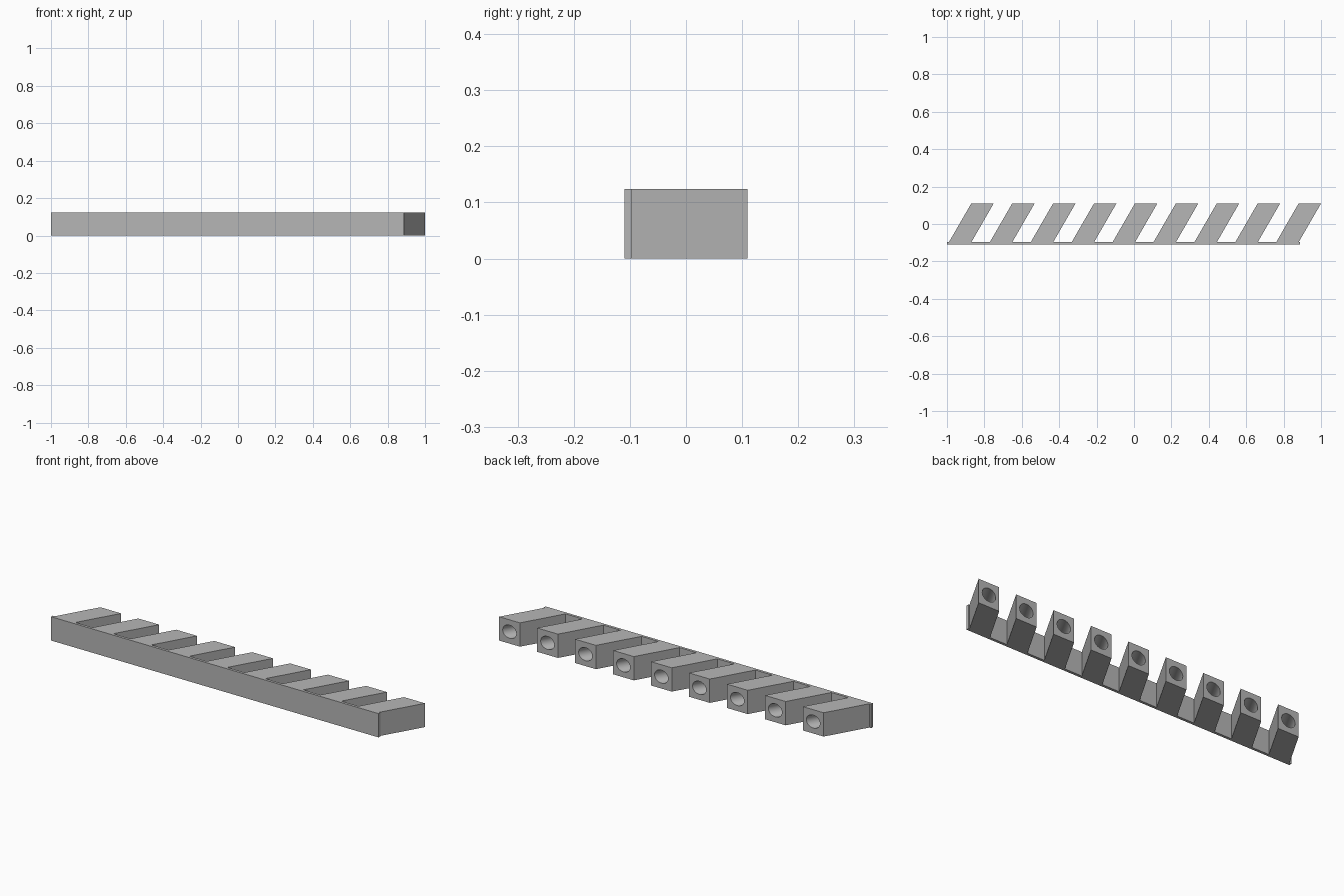
import bpy
import bmesh
from math import radians, tan
from mathutils import Matrix, Vector

cube = bpy.data.objects.get("Cube")
if cube:
    bpy.data.objects.remove(cube, do_unlink=True)

HEIGHT = 0.124
FRONT, BACK = -0.11, 0.11
RAIL_BACK = -0.096
LEAN = radians(30)
COUNT, WIDTH = 9, 0.12
FIRST, LAST = -0.87, 0.88        # left edges of the end teeth at the back
PITCH = (LAST - FIRST) / (COUNT - 1)

grey = bpy.data.materials.new("plain grey")
grey.use_nodes = True
colour = (0.47, 0.47, 0.47, 1)
grey.diffuse_color = colour
grey.node_tree.nodes["Principled BSDF"].inputs["Base Color"].default_value = colour


def make_object(name, bm):
    bmesh.ops.recalc_face_normals(bm, faces=bm.faces)
    mesh = bpy.data.meshes.new(name)
    bm.to_mesh(mesh)
    bm.free()
    mesh.materials.append(grey)
    obj = bpy.data.objects.new(name, mesh)
    bpy.context.collection.objects.link(obj)
    return obj


def prism(name, outline):
    """Extrude a plan outline to the full height."""
    bm = bmesh.new()
    base = bm.faces.new([bm.verts.new((x, y, 0)) for x, y in outline])
    top = bmesh.ops.extrude_face_region(bm, geom=[base])["geom"]
    verts = [v for v in top if isinstance(v, bmesh.types.BMVert)]
    bmesh.ops.translate(bm, verts=verts, vec=(0, 0, HEIGHT))
    return make_object(name, bm)


# Thin rail along the front
prism("front_rail", [(-1, FRONT), (0.887, FRONT), (0.887, RAIL_BACK), (-1, RAIL_BACK)])

# Slanted tooth, rooted slightly inside the rail
root = RAIL_BACK - 0.006
shift = (BACK - root) * tan(LEAN)
teeth = prism("slanted_teeth", [
    (FIRST - shift, root), (FIRST - shift + WIDTH, root),
    (FIRST + WIDTH, BACK), (FIRST, BACK)])

# Round bore running down the tooth from its back face
bm = bmesh.new()
bmesh.ops.create_cone(bm, cap_ends=True, segments=32, radius1=0.034,
                      radius2=0.034, depth=0.3)
for face in bm.faces:
    face.smooth = len(face.verts) == 4
turn = Matrix.Rotation(-LEAN, 4, "Z") @ Matrix.Rotation(radians(90), 4, "X")
mouth = Vector((FIRST + WIDTH / 2, BACK, HEIGHT / 2))
bm.transform(Matrix.Translation(mouth) @ turn)
cutter = make_object("bore_cutter", bm)
cutter.hide_render = True
cutter.hide_set(True)

bore = teeth.modifiers.new("bore", "BOOLEAN")
bore.operation = "DIFFERENCE"
bore.solver = "EXACT"
bore.object = cutter

# Repeat the bored tooth along the rail
row = teeth.modifiers.new("row", "ARRAY")
row.count = COUNT
row.use_relative_offset = False
row.use_constant_offset = True
row.constant_offset_displace = (PITCH, 0, 0)
